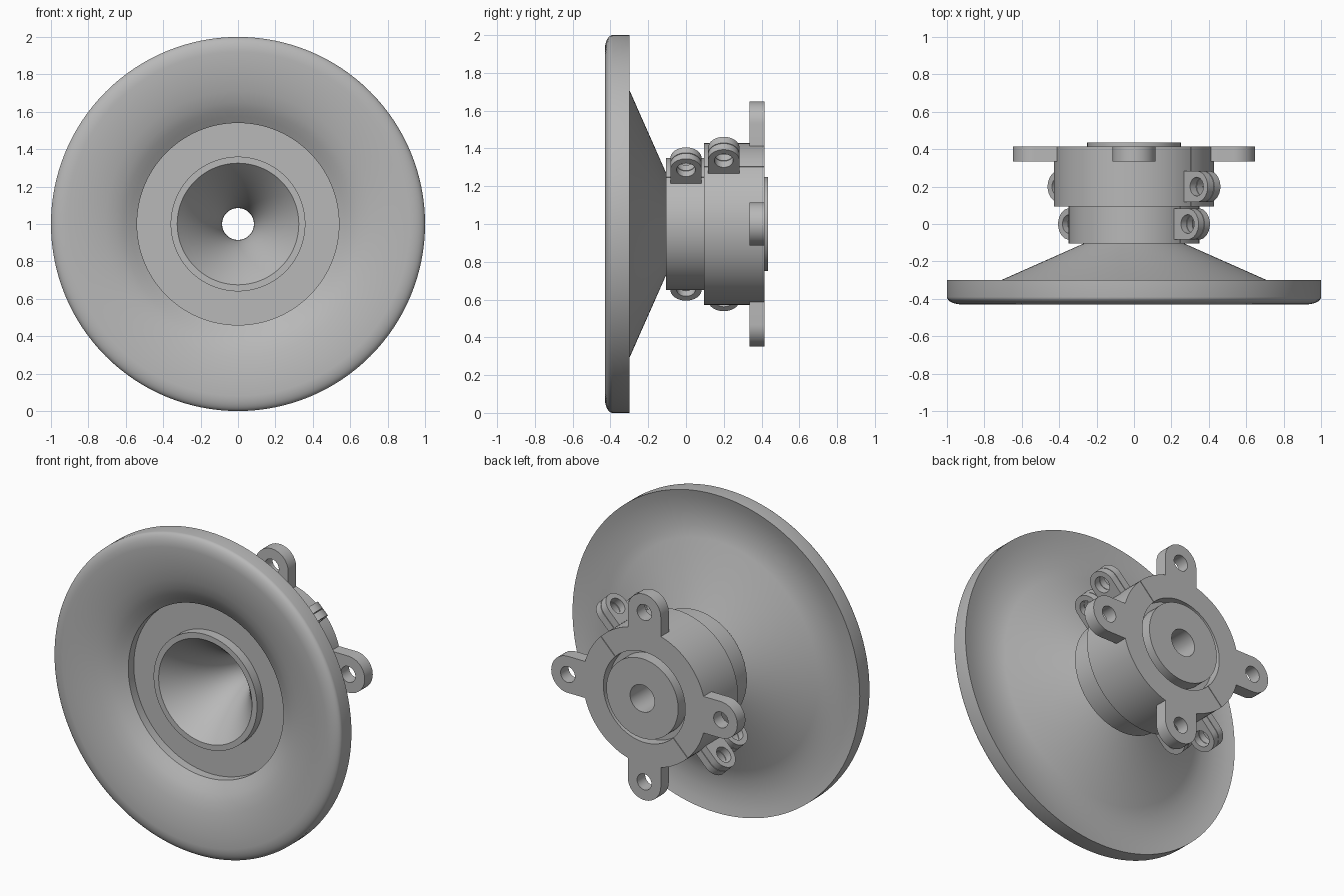
import bpy, bmesh
from math import sin, cos, pi, radians
from mathutils import Matrix, Vector

cube = bpy.data.objects.get("Cube")
if cube:
    bpy.data.objects.remove(cube, do_unlink=True)

AXIS = Vector((0, 0, 1))          # centre of the round parts, axis along y

grey = bpy.data.materials.new("light_grey_metal")
grey.use_nodes = True
colour = (0.48, 0.48, 0.48, 1)
grey.diffuse_color = colour
grey.node_tree.nodes["Principled BSDF"].inputs["Base Color"].default_value = colour


def select(ob):
    bpy.ops.object.select_all(action='DESELECT')
    ob.select_set(True)
    bpy.context.view_layer.objects.active = ob


def finish(ob):
    ob.data.materials.clear()
    ob.data.materials.append(grey)
    select(ob)
    bpy.ops.object.shade_smooth_by_angle(angle=radians(30))


def add_mesh(name, bm):
    bmesh.ops.recalc_face_normals(bm, faces=bm.faces)
    me = bpy.data.meshes.new(name)
    bm.to_mesh(me)
    bm.free()
    ob = bpy.data.objects.new(name, me)
    bpy.context.collection.objects.link(ob)
    return ob


def lathe(name, profile, steps=128):
    """Turn a closed (radius, y) profile around the main axis."""
    bm = bmesh.new()
    rings = [[bm.verts.new((r * cos(a), y, 1 + r * sin(a))) for r, y in profile]
             for a in (2 * pi * i / steps for i in range(steps))]
    n = len(profile)
    for i in range(steps):
        p, q = rings[i], rings[(i + 1) % steps]
        for j in range(n):
            k = (j + 1) % n
            bm.faces.new((p[j], p[k], q[k], q[j]))
    return add_mesh(name, bm)


def tab(name, radial, normal, middle, start, centre, half, thick, hole):
    """Round-ended plate with a hole, pointing outward along radial."""
    cu = bpy.data.curves.new(name, 'CURVE')
    cu.dimensions = '2D'
    cu.fill_mode = 'BOTH'
    cu.extrude = thick / 2
    arc = [(centre + half * cos(a), half * sin(a))
           for a in (-pi / 2 + pi * i / 24 for i in range(25))]
    ring = [(centre + hole * cos(a), hole * sin(a))
            for a in (2 * pi * i / 32 for i in range(32))]
    for pts in ([(start, -half)] + arc + [(start, half)], ring):
        sp = cu.splines.new('POLY')
        sp.points.add(len(pts) - 1)
        for point, (u, v) in zip(sp.points, pts):
            point.co = (u, v, 0, 1)
        sp.use_cyclic_u = True
    ob = bpy.data.objects.new(name, cu)
    bpy.context.collection.objects.link(ob)
    side = normal.cross(radial)
    ob.matrix_world = Matrix.Translation(middle) @ Matrix(
        (radial, side, normal)).transposed().to_4x4()
    select(ob)
    bpy.ops.object.convert(target='MESH')
    ob = bpy.context.object
    bm = bmesh.new()
    bm.from_mesh(ob.data)
    bmesh.ops.remove_doubles(bm, verts=bm.verts, dist=0.0001)
    bmesh.ops.recalc_face_normals(bm, faces=bm.faces)
    bm.to_mesh(ob.data)
    bm.free()
    finish(ob)


# Wide dished flange with conical back and recessed inner ring
rim = [(0.92 + 0.08 * cos(a), -0.39 - 0.04 * sin(a))
       for a in (pi / 2 * i / 8 for i in range(9))]
dish = [(0.85, -0.427), (0.78, -0.418), (0.71, -0.404), (0.65, -0.385),
        (0.61, -0.365), (0.575, -0.343), (0.54, -0.32)]
recess = [(0.54, -0.265), (0.35, -0.265), (0.24, -0.13), (0.24, -0.08)]
back = [(0.27, -0.08), (0.27, -0.105), (0.71, -0.30), (0.78, -0.318),
        (0.87, -0.322), (0.95, -0.312)]
finish(lathe("flange", [(1, -0.30)] + rim + dish + recess + back))

# Core with a flaring throat and a rear boss
throat = []
for i in range(17):
    t = i / 16
    throat.append((0.085 + 0.24 * (1 - t) ** 1.7, -0.325 + 0.45 * t))
shell = [(0.085, 0.435), (0.25, 0.435), (0.25, 0.35), (0.287, 0.35),
         (0.287, 0.11), (0.25, 0.11), (0.25, -0.12), (0.36, -0.25), (0.36, -0.325)]
finish(lathe("throat_core", throat + shell))

# Thin cutter that splits the clamps into halves
diagonal = Vector((1, 0, 1)).normalized()
across = Vector((-1, 0, 1)).normalized()
bm = bmesh.new()
bmesh.ops.create_cube(bm, size=1)
bm.transform(Matrix.Translation(AXIS) @ Matrix(
    (diagonal, Vector((0, 1, 0)), across)).transposed().to_4x4()
    @ Matrix.Diagonal((2, 2, 0.004, 1)))
cutter = add_mesh("split_cutter", bm)
cutter.hide_render = True

# Front and rear clamps with their pairs of bolt lugs
clamps = (("front_clamp", 0.25, 0.35, -0.105, 0.094, 0.0, 0.448, 0.09),
          ("rear_clamp", 0.285, 0.428, 0.094, 0.415, 0.2, 0.522, 0.1))
for name, bore, radius, y0, y1, lug_y, lug_r, thick in clamps:
    ob = lathe(name, [(bore, y0), (radius, y0), (radius, y1), (bore, y1)])
    select(ob)
    mod = ob.modifiers.new("split", 'BOOLEAN')
    mod.operation = 'DIFFERENCE'
    mod.solver = 'EXACT'
    mod.object = cutter
    bpy.ops.object.modifier_apply(modifier=mod.name)
    finish(ob)
    for end, sign in (("upper", 1), ("lower", -1)):
        for half, s in (("a", 1), ("b", -1)):
            middle = AXIS + Vector((0, lug_y, 0)) + across * s * thick / 4
            tab(f"{name}_{end}_lug_{half}", diagonal * sign, across, middle,
                radius - 0.05, lug_r, 0.083, thick / 2 - 0.004, 0.05)
bpy.data.objects.remove(cutter, do_unlink=True)

# Four mounting ears on the rear clamp
for i, where in enumerate(("left", "top", "right", "bottom")):
    a = i * pi / 2
    tab(f"{where}_mounting_ear", Vector((cos(a), 0, sin(a))), Vector((0, 1, 0)),
        AXIS + Vector((0, 0.375, 0)), 0.405, 0.533, 0.115, 0.08, 0.05)
